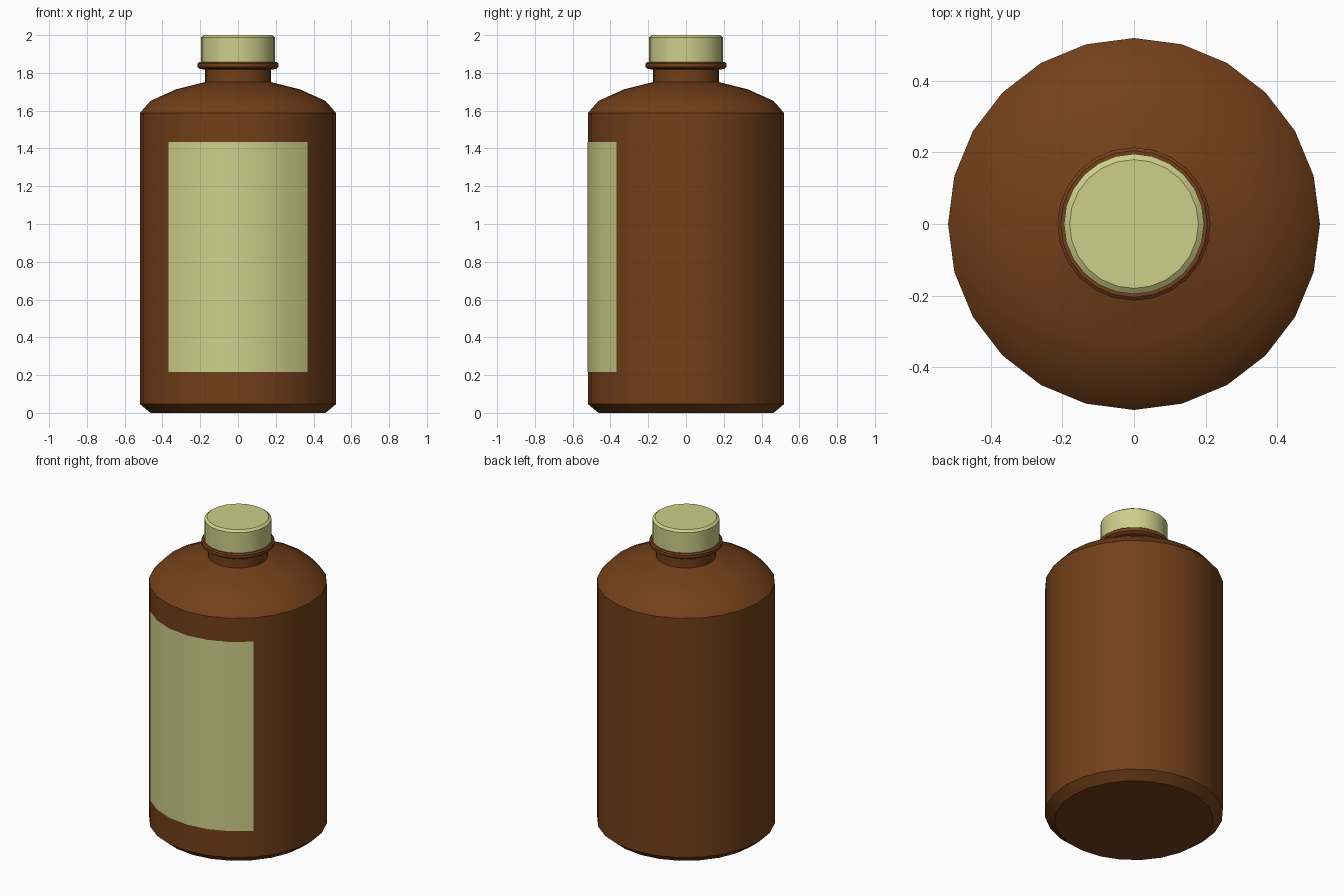
import bpy, bmesh, math

if "Cube" in bpy.data.objects:
    bpy.data.objects.remove(bpy.data.objects["Cube"])

SIDES = 24


def material(name, rgb):
    m = bpy.data.materials.new(name)
    m.diffuse_color = (*rgb, 1)
    m.use_nodes = True
    m.node_tree.nodes["Principled BSDF"].inputs["Base Color"].default_value = m.diffuse_color
    return m


def lathe(name, profile, mat, start=0, steps=SIDES, caps=True):
    """Turn an (r, z) profile around z; steps < SIDES gives an open strip."""
    bm = bmesh.new()
    full = steps == SIDES
    count = steps if full else steps + 1
    rings = []
    for r, z in profile:
        angles = [math.tau * (start + i) / SIDES for i in range(count)]
        rings.append([bm.verts.new((r * math.cos(a), r * math.sin(a), z)) for a in angles])
    for lo, hi in zip(rings, rings[1:]):
        for i in range(steps):
            j = (i + 1) % count
            bm.faces.new((lo[i], lo[j], hi[j], hi[i]))
    if full and caps:
        bm.faces.new(rings[0][::-1])
        bm.faces.new(rings[-1])
    me = bpy.data.meshes.new(name)
    bm.to_mesh(me)
    bm.free()
    me.materials.append(mat)
    ob = bpy.data.objects.new(name, me)
    bpy.context.collection.objects.link(ob)
    bpy.ops.object.select_all(action='DESELECT')
    ob.select_set(True)
    bpy.context.view_layer.objects.active = ob
    bpy.ops.object.shade_smooth_by_angle(angle=math.radians(30))
    return ob


brown = material("brown_glass", (0.17, 0.05, 0.01))
cream = material("cream", (0.62, 0.62, 0.26))

# Bottle: chamfered base, straight wall, domed shoulder, neck and lip ring
lathe("bottle", [
    (0.463, 0), (0.52, 0.047), (0.52, 1.587),
    (0.463, 1.652), (0.33, 1.712), (0.175, 1.751),
    (0.175, 1.818), (0.2, 1.82), (0.214, 1.83), (0.214, 1.85), (0.205, 1.857),
], brown)

# Screw cap with a small top bevel
lathe("cap", [(0.196, 1.857), (0.196, 1.988), (0.18, 2.0)], cream)

# Label: quarter-turn strip centred on the front, hugging the wall
lathe("label", [(0.521, 0.217), (0.521, 1.435)], cream, start=15, steps=6)
